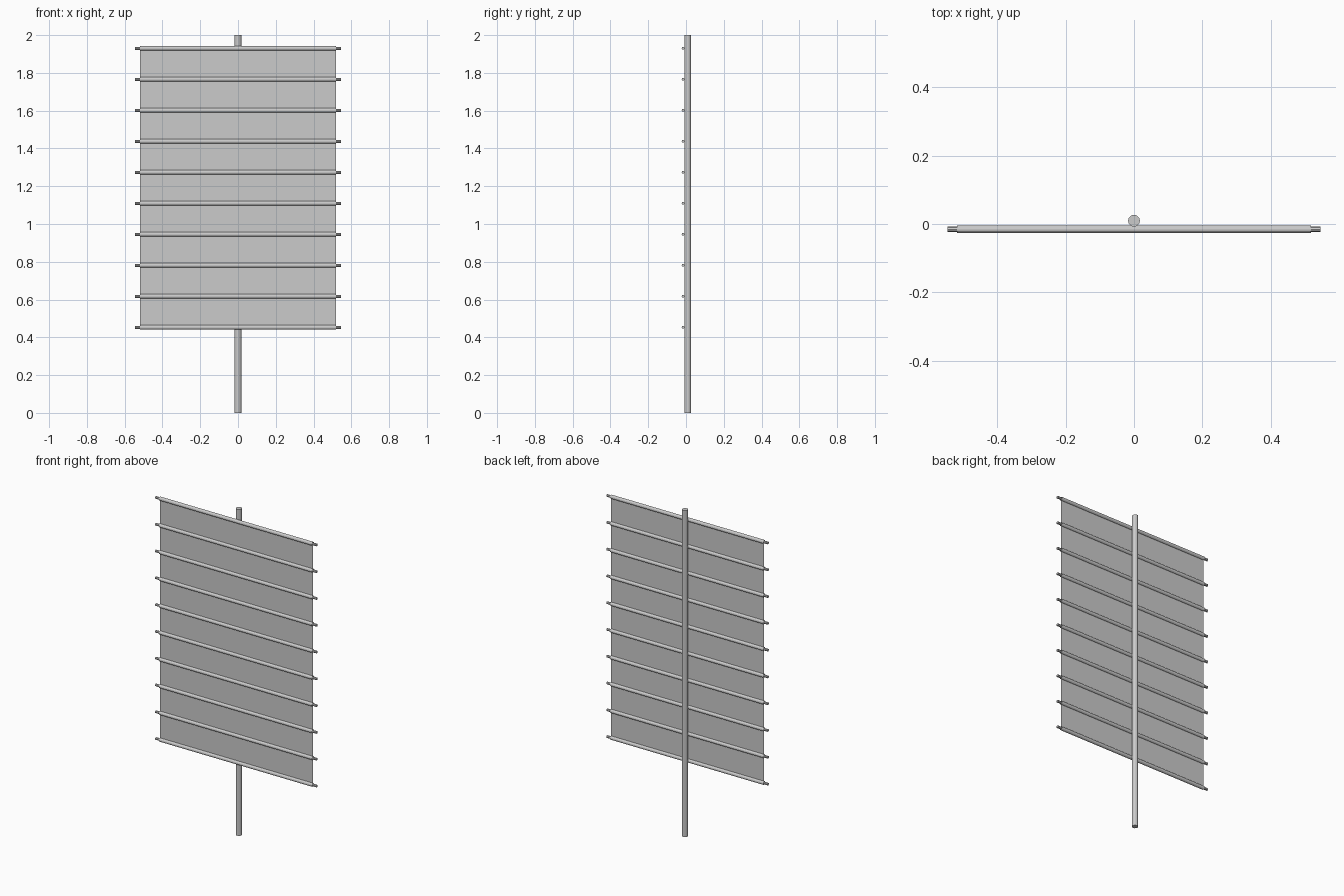
import bpy, bmesh, math
from mathutils import Matrix

if "Cube" in bpy.data.objects:
    bpy.data.objects.remove(bpy.data.objects["Cube"])

POLE_Y, POLE_R = 0.0095, 0.0175
ROD_Y, ROD_R, SLEEVE_R = -0.0155, 0.0078, 0.0112
ROD_HALF, SHEET_HALF = 0.546, 0.518
COUNT, Z_LOW, Z_HIGH = 10, 0.453, 1.93
STEP = (Z_HIGH - Z_LOW) / (COUNT - 1)


def finish(name, bm):
    mesh = bpy.data.meshes.new(name)
    bm.to_mesh(mesh)
    bm.free()
    obj = bpy.data.objects.new(name, mesh)
    bpy.context.collection.objects.link(obj)
    return obj


def cylinder(name, radius, length, sides, location, along_x=False, capped=True):
    bm = bmesh.new()
    matrix = Matrix.Translation(location)
    if along_x:
        matrix = matrix @ Matrix.Rotation(math.pi / 2, 4, 'Y')
    bmesh.ops.create_cone(bm, cap_ends=capped, segments=sides, radius1=radius,
                          radius2=radius, depth=length, matrix=matrix)
    return finish(name, bm)


# upright pole behind the sheet
cylinder("pole", POLE_R, 2.0, 12, (0, POLE_Y, 1.0))

# cross rods, each running through an open fabric sleeve
for i in range(COUNT):
    z = Z_LOW + i * STEP
    cylinder(f"cross_rod_{i + 1}", ROD_R, 2 * ROD_HALF, 8, (0, ROD_Y, z), True)
    cylinder(f"sleeve_{i + 1}", SLEEVE_R, 2 * SHEET_HALF, 12, (0, ROD_Y, z), True, False)

# thin sheet panels stretched between neighbouring sleeves
bm = bmesh.new()
for i in range(COUNT - 1):
    low = Z_LOW + i * STEP + SLEEVE_R
    high = Z_LOW + (i + 1) * STEP - SLEEVE_R
    corners = [(-SHEET_HALF, low), (SHEET_HALF, low), (SHEET_HALF, high), (-SHEET_HALF, high)]
    bm.faces.new([bm.verts.new((x, ROD_Y, z)) for x, z in corners])
finish("sheet", bm)
